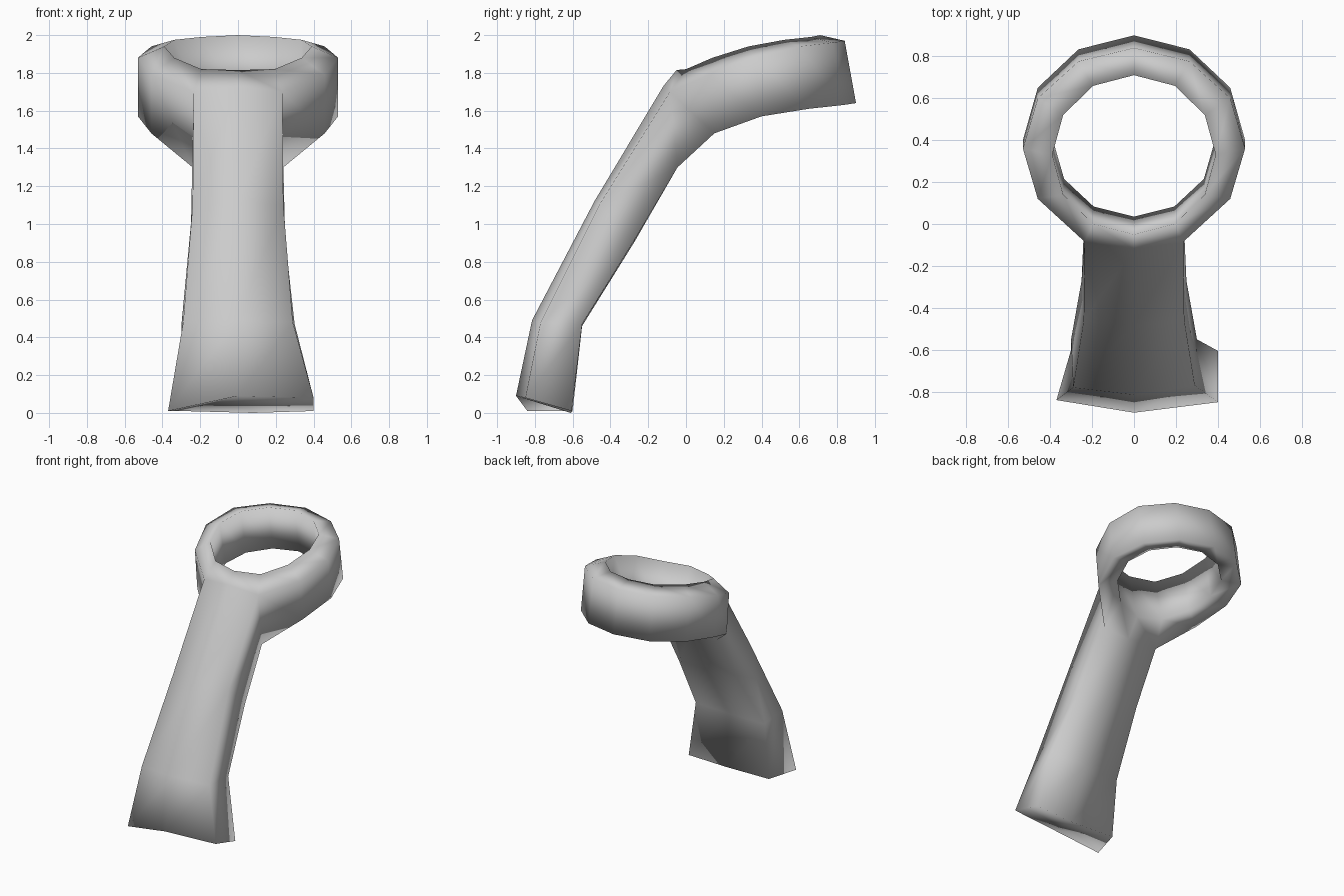
import bpy, bmesh, math

if "Cube" in bpy.data.objects:
    bpy.data.objects.remove(bpy.data.objects["Cube"])

grey = bpy.data.materials.new("light_grey")
grey.diffuse_color = (0.6, 0.6, 0.6, 1)
grey.use_nodes = True
grey.node_tree.nodes["Principled BSDF"].inputs["Base Color"].default_value = grey.diffuse_color

bm = bmesh.new()

# Ring: four 12-sided loops; heights run from the back (0) to the front (6)
SEG = 12
LOOPS = [  # half width, y centre, y radius, heights
    (0.53, 0.36, 0.48, (1.97, 1.96, 1.94, 1.88, 1.79, 1.70, 1.73)),  # outer top
    (0.39, 0.33, 0.38, (2.00, 1.99, 1.975, 1.94, 1.88, 1.82, 1.815)),  # inner top
    (0.385, 0.395, 0.36, (1.66, 1.65, 1.63, 1.60, 1.54, 1.47, 1.44)),  # inner bottom
    (0.53, 0.40, 0.50, (1.64, 1.63, 1.61, 1.57, 1.48, 1.30, 1.30)),  # outer bottom
]
NECK = {(0, 5): (0.235, -0.085), (3, 5): (0.24, -0.045), (3, 6): (0, -0.06)}

ring = []
for k, (rx, cy, ry, heights) in enumerate(LOOPS):
    loop = []
    for i in range(SEG):
        a = math.tau * i / SEG
        j = min(i, SEG - i)
        x, y = rx * math.sin(a), cy + ry * math.cos(a)
        if (k, j) in NECK:
            x, y = NECK[k, j]
            x = math.copysign(x, math.sin(a))
        loop.append(bm.verts.new((x, y, heights[j])))
    ring.append(loop)

for k in range(4):
    for i in range(SEG):
        if k == 3 and i in (5, 6):
            continue  # opening where the arm joins
        n, m = (k + 1) % 4, (i + 1) % SEG
        bm.faces.new((ring[k][i], ring[k][m], ring[n][m], ring[n][i]))

# Arm: six-sided sections from the ring opening down to the splayed foot
section = [ring[0][5], ring[0][6], ring[0][7], ring[3][7], ring[3][6], ring[3][5]]
ROWS = [
    [(0.24, -0.46, 1.10), (0, -0.485, 1.12), (-0.24, -0.46, 1.10),
     (-0.25, -0.27, 0.92), (0, -0.27, 0.91), (0.25, -0.27, 0.92)],
    [(0.29, -0.77, 0.48), (0, -0.815, 0.49), (-0.29, -0.78, 0.48),
     (-0.30, -0.55, 0.46), (0, -0.55, 0.46), (0.30, -0.55, 0.47)],
    [(0.40, -0.85, 0.08), (0, -0.90, 0.09), (-0.37, -0.84, 0.01),
     (-0.30, -0.60, 0.01), (0.08, -0.61, 0.0), (0.40, -0.605, 0.01)],
]
for row in ROWS:
    lower = [bm.verts.new(p) for p in row]
    for i in range(6):
        j = (i + 1) % 6
        bm.faces.new((section[i], section[j], lower[j], lower[i]))
    section = lower
bm.faces.new(section)  # foot underside

bmesh.ops.recalc_face_normals(bm, faces=bm.faces)
for f in bm.faces:
    f.smooth = True
mesh = bpy.data.meshes.new("ring_on_arm")
bm.to_mesh(mesh)
bm.free()
mesh.materials.append(grey)
bpy.context.collection.objects.link(bpy.data.objects.new("ring_on_arm", mesh))
